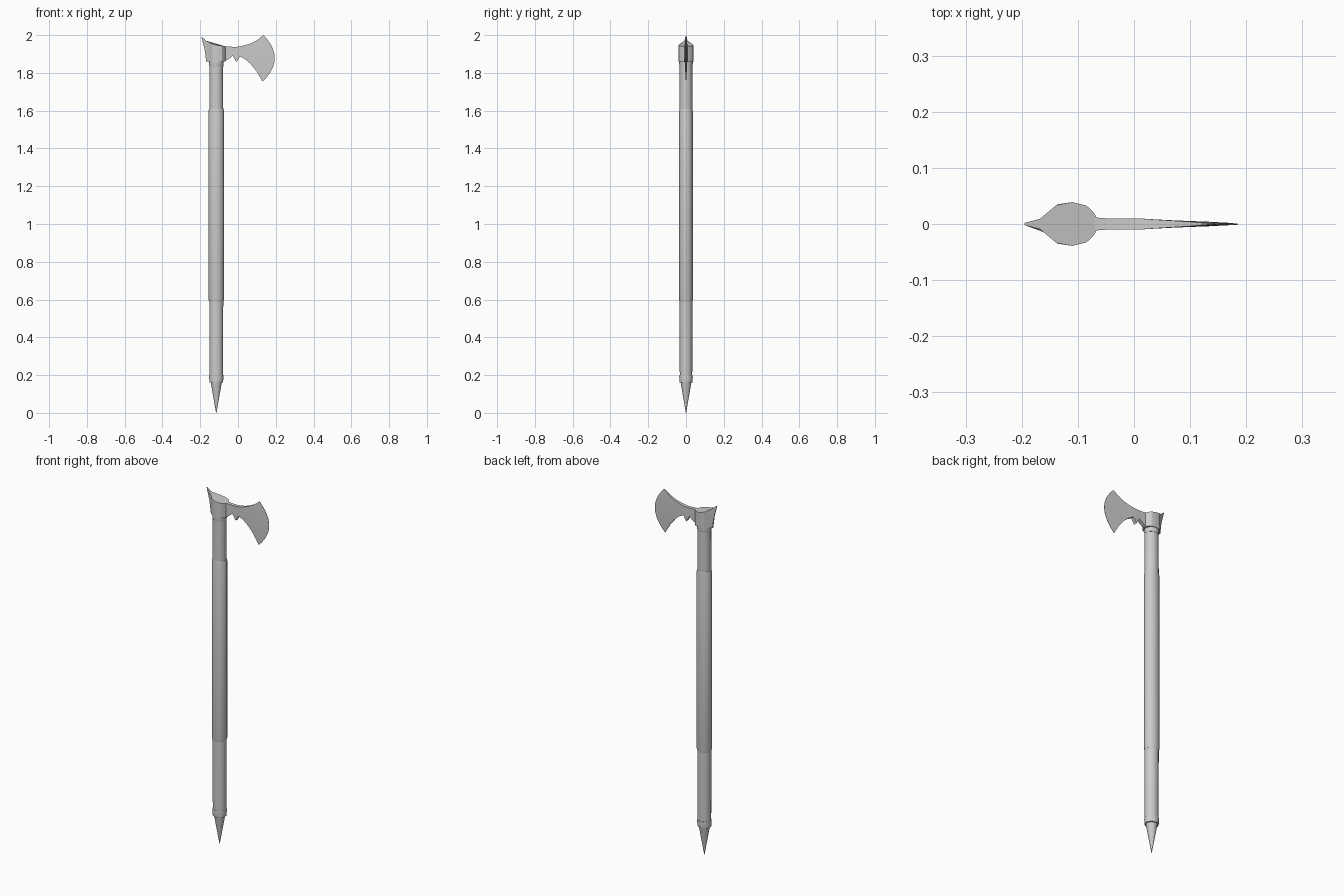
import bpy, bmesh, math

if "Cube" in bpy.data.objects:
    bpy.data.objects.remove(bpy.data.objects["Cube"])

CX = -0.115   # shaft axis


def finish(name, bm, angle=30):
    bmesh.ops.remove_doubles(bm, verts=bm.verts, dist=1e-5)
    bmesh.ops.recalc_face_normals(bm, faces=bm.faces)
    me = bpy.data.meshes.new(name)
    bm.to_mesh(me)
    bm.free()
    ob = bpy.data.objects.new(name, me)
    bpy.context.collection.objects.link(ob)
    bpy.ops.object.select_all(action='DESELECT')
    ob.select_set(True)
    bpy.context.view_layer.objects.active = ob
    bpy.ops.object.shade_smooth_by_angle(angle=math.radians(angle))
    return ob


def loft(name, rings, angle=30):
    """Skin closed rings of equal length and cap both ends."""
    bm = bmesh.new()
    vr = [[bm.verts.new(p) for p in r] for r in rings]
    n = len(vr[0])
    for a, b in zip(vr, vr[1:]):
        for i in range(n):
            j = (i + 1) % n
            bm.faces.new((a[i], a[j], b[j], b[i]))
    bm.faces.new(vr[0])
    bm.faces.new(vr[-1])
    return finish(name, bm, angle)


def rod(name, levels, sides=20):
    """Oval rod from (z, x radius, y radius) levels."""
    return loft(name, [[(CX + rx * math.cos(2 * math.pi * k / sides),
                         ry * math.sin(2 * math.pi * k / sides), z)
                        for k in range(sides)] for z, rx, ry in levels])


# Shaft sections, collars and pointed foot
rod("lower_shaft", [(0.18, 0.036, 0.033), (0.60, 0.037, 0.034)])
rod("grip", [(0.59, 0.038, 0.034), (0.60, 0.041, 0.036),
             (1.60, 0.041, 0.036), (1.61, 0.038, 0.034)])
rod("upper_shaft", [(1.59, 0.037, 0.034), (1.87, 0.036, 0.033)])
rod("foot_collar", [(0.162, 0.036, 0.034), (0.19, 0.038, 0.036), (0.20, 0.037, 0.035)])
rod("head_collar", [(1.835, 0.037, 0.034), (1.845, 0.038, 0.036), (1.865, 0.038, 0.036)])
rod("foot_spike", [(0.0, 0.001, 0.001), (0.165, 0.030, 0.029)], 16)


# Socket drawn out to an upswept point at the back
def mirrored(half):
    return half + [(x, -y, z) for x, y, z in reversed(half)]


front = [(-0.11, 0.039), (-0.085, 0.033), (-0.072, 0.021), (-0.066, 0.010)]
bottom = [(-0.168, 0.004), (-0.153, 0.019), (-0.135, 0.035)] + front
middle = [(-0.177, 0.003), (-0.157, 0.016), (-0.136, 0.035)] + front
top = [(-0.195, 0.002), (-0.168, 0.009), (-0.138, 0.034)] + front
top_z = [1.993, 1.970, 1.953, 1.946, 1.943, 1.941, 1.940]
mid_z = [1.925, 1.920, 1.915, 1.91, 1.91, 1.91, 1.91]
loft("socket", [mirrored([(x, y, 1.86) for x, y in bottom]),
                mirrored([(x, y, z) for (x, y), z in zip(middle, mid_z)]),
                mirrored([(x, y, z) for (x, y), z in zip(top, top_z)])], 25)

# Blade ribs: top x, bottom x, top z, bottom z, forward bulge, half thickness
ribs = [(-0.075, -0.075, 1.941, 1.860, 0, 0.012),
        (-0.048, -0.048, 1.939, 1.874, 0, 0.010),
        (-0.028, -0.028, 1.938, 1.891, 0, 0.010),
        (-0.008, -0.008, 1.938, 1.857, 0, 0.010),
        (0.010, 0.010, 1.940, 1.887, 0, 0.010),
        (0.037, 0.037, 1.946, 1.873, 0.004, 0.008),
        (0.068, 0.068, 1.956, 1.846, 0.014, 0.006),
        (0.100, 0.100, 1.973, 1.806, 0.034, 0.004),
        (0.135, 0.130, 2.000, 1.753, 0.062, 0.0008)]
STEPS = 12
blade = []
for xt, xb, zt, zb, bulge, t in ribs:
    side = []
    for k in range(STEPS + 1):
        f = k / STEPS
        x = xt + (xb - xt) * f + bulge * (1 - (2 * f - 1) ** 2)
        side.append((x, t, zt + (zb - zt) * f))
    blade.append(mirrored(side))
loft("axe_blade", blade, 30)
